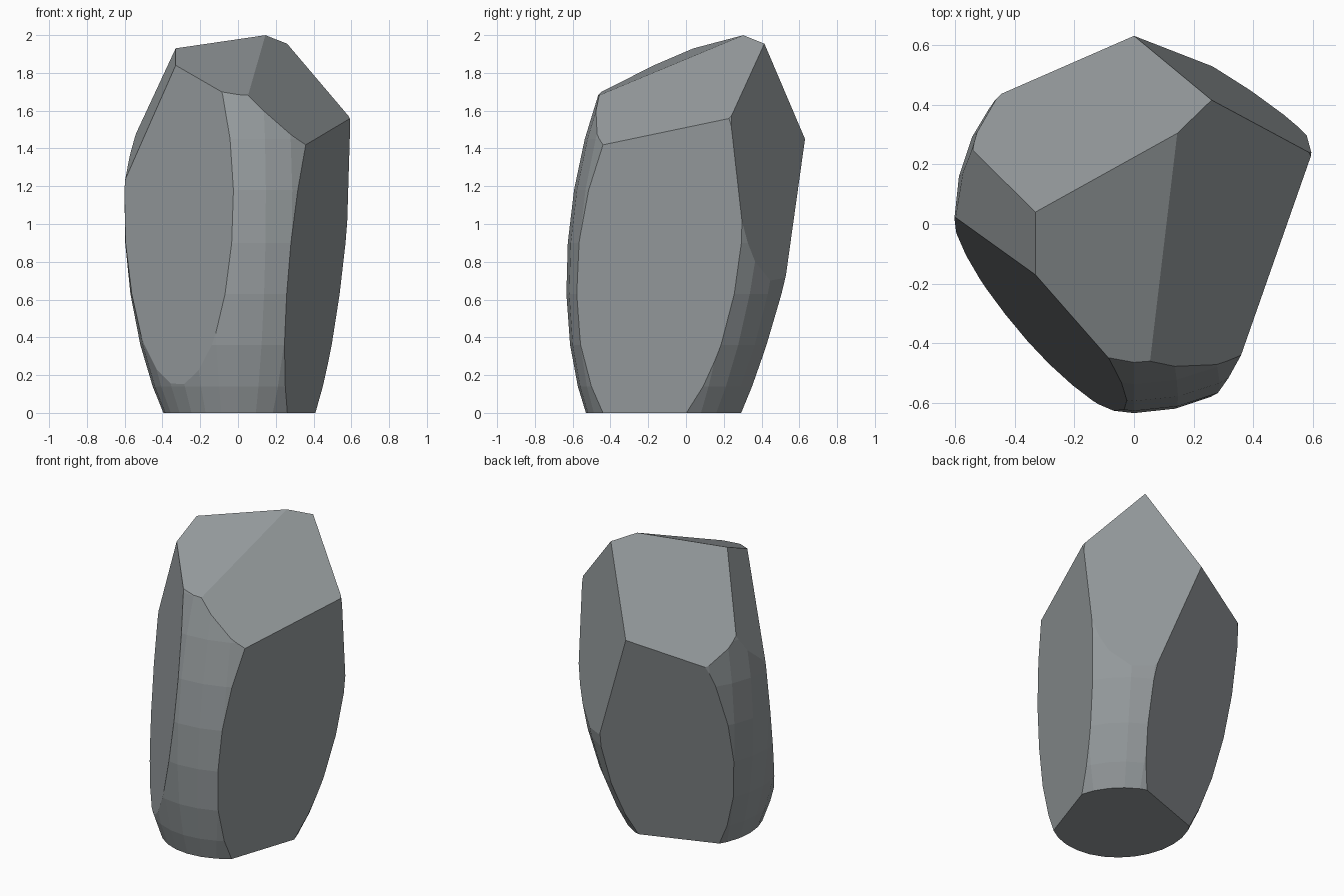
import bpy, bmesh, math
from mathutils import Vector

if "Cube" in bpy.data.objects:
    bpy.data.objects.remove(bpy.data.objects["Cube"])

SEGMENTS = 28
RINGS = [0, .14, .36, .63, .9, 1.18, 1.45, 1.68, 1.88, 2.08]


def ring(bm, z):
    """One cross-section of the leaning, slightly lopsided egg-shaped body."""
    r = .617 * math.sqrt(1 - ((z - 1) / 1.379) ** 2)
    cy = .105 * (z - 1)
    verts = []
    for i in range(SEGMENTS):
        a = 2 * math.pi * i / SEGMENTS
        x, y = r * math.cos(a), r * math.sin(a)
        x *= 1 + .07 * z if x > 0 else .93 + .045 * z
        y *= 1 + .025 * z if y > 0 else 1
        verts.append(bm.verts.new((x, y + cy, z)))
    return verts


def chop(bm, a, b, c):
    """Slice off everything outside the plane through three points and cap it."""
    a, b, c = Vector(a), Vector(b), Vector(c)
    n = (b - a).cross(c - a).normalized()
    if n.dot(a - Vector((0, 0, 1))) < 0:
        n = -n
    bmesh.ops.bisect_plane(bm, geom=bm.verts[:] + bm.edges[:] + bm.faces[:],
                           dist=1e-5, plane_co=a, plane_no=n, clear_outer=True)
    bmesh.ops.holes_fill(bm, edges=[e for e in bm.edges if e.is_boundary], sides=0)


# Rounded body
bm = bmesh.new()
loops = [ring(bm, z) for z in RINGS]
for low, high in zip(loops, loops[1:]):
    for i in range(SEGMENTS):
        j = (i + 1) % SEGMENTS
        bm.faces.new((low[i], low[j], high[j], high[i]))
bm.faces.new(loops[0][::-1])
bm.faces.new(loops[-1])

# Corner points shared by the flat chipped facets
peak_left = (-.33, .04, 1.93)
shoulder = (-.33, -.17, 1.84)
peak = (.145, .305, 2.0)
peak_back = (.26, .415, 1.955)
right_corner = (.595, .235, 1.56)
front_corner = (.36, -.435, 1.42)
back_corner = (0, .63, 1.45)
left_corner = (-.595, .02, 1.24)

chop(bm, peak_left, peak, (.07, -.46, 1.68))                    # top front
chop(bm, peak, right_corner, front_corner)                      # top right
chop(bm, front_corner, right_corner, (.335, -.22, 0))           # right side
chop(bm, peak_back, right_corner, back_corner)                  # back right
chop(bm, peak_left, peak_back, back_corner)                     # top back
chop(bm, peak_left, shoulder, left_corner)                      # left shoulder
chop(bm, shoulder, (-.3, -.457, .12), left_corner)              # front left
chop(bm, back_corner, (-.47, .425, 1.31), (.27, .525, .7))      # lower back

bmesh.ops.recalc_face_normals(bm, faces=bm.faces[:])
mesh = bpy.data.meshes.new("rock")
bm.to_mesh(mesh)
bm.free()

# Dark grey stone
stone = bpy.data.materials.new("stone")
stone.diffuse_color = (.30, .325, .335, 1)
stone.use_nodes = True
stone.node_tree.nodes["Principled BSDF"].inputs["Base Color"].default_value = stone.diffuse_color
mesh.materials.append(stone)
bpy.context.collection.objects.link(bpy.data.objects.new("rock", mesh))
